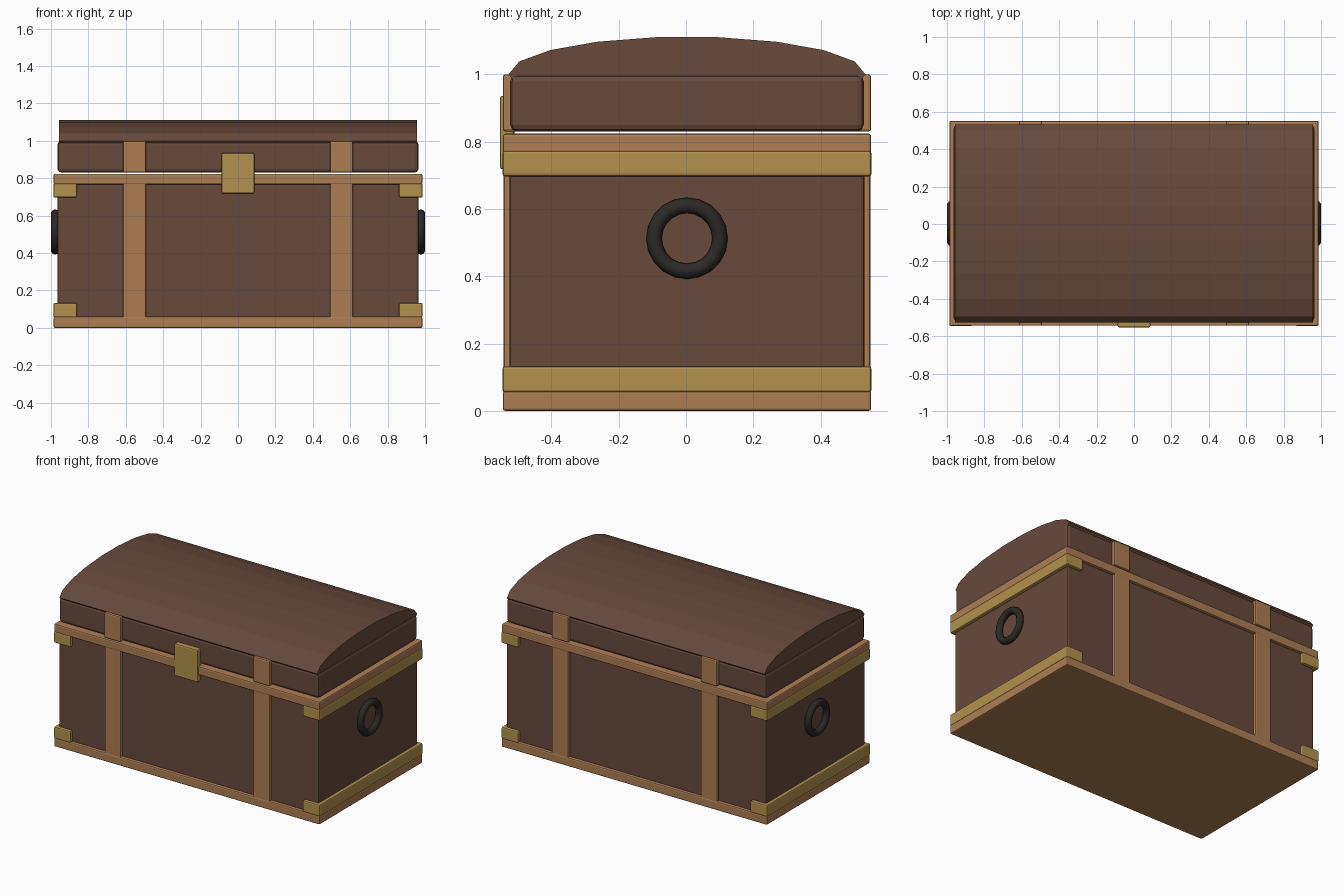
import bpy, bmesh, math

if "Cube" in bpy.data.objects:
    bpy.data.objects.remove(bpy.data.objects["Cube"])

CY = 0.003  # chest centre in y; the lock plate sticks out in front


def material(name, rgb):
    m = bpy.data.materials.new(name)
    m.diffuse_color = (*rgb, 1)
    m.use_nodes = True
    m.node_tree.nodes["Principled BSDF"].inputs["Base Color"].default_value = m.diffuse_color
    return m


LEATHER = material("brown_leather", (0.135, 0.068, 0.046))
WOOD = material("light_wood", (0.42, 0.21, 0.085))
BRASS = material("brass", (0.45, 0.29, 0.075))
IRON = material("dark_iron", (0.025, 0.022, 0.02))


def add_bevel(ob, width, segments=2):
    b = ob.modifiers.new("edge_round", 'BEVEL')
    b.width, b.segments = width, segments


def box(name, x, y, z, mat, bevel=0.008):
    """Box from (min, max) ranges, with rounded edges."""
    centre = [(r[0] + r[1]) / 2 for r in (x, y, z)]
    bpy.ops.mesh.primitive_cube_add(size=1, location=centre)
    ob = bpy.context.object
    ob.name = name
    ob.scale = [r[1] - r[0] for r in (x, y, z)]
    bpy.ops.object.transform_apply(location=False, rotation=False, scale=True)
    ob.data.materials.append(mat)
    add_bevel(ob, bevel)
    return ob


def depth(half):
    return (CY - half, CY + half)


# Body and lid base
box("body", (-0.965, 0.965), depth(0.527), (0.001, 0.80), LEATHER, 0.01)
box("lid_base", (-0.965, 0.965), depth(0.525), (0.83, 1.0), LEATHER, 0.02)

# Domed lid: flattened 18-sided cylinder
bpy.ops.mesh.primitive_cylinder_add(vertices=18, radius=1, depth=1.914,
                                    location=(0, CY, 1.0),
                                    rotation=(0, math.pi / 2, 0))
dome = bpy.context.object
dome.name = "lid_dome"
bpy.ops.object.transform_apply(location=False, rotation=True, scale=False)
# turn half a step so a flat face is on top, then flatten
bm = bmesh.new()
bm.from_mesh(dome.data)
if max(v.co.z for v in bm.verts) > 0.999:
    for v in bm.verts:
        a = math.atan2(v.co.z, v.co.y) + math.pi / 18
        v.co.y, v.co.z = math.cos(a), math.sin(a)
for v in bm.verts:
    v.co.y *= 0.53
    v.co.z *= 0.112
bm.to_mesh(dome.data)
bm.free()
dome.data.materials.append(LEATHER)

# Wooden rims around the bottom and top of the body
box("bottom_rim", (-0.986, 0.986), depth(0.547), (0, 0.06), WOOD)
box("top_rim", (-0.986, 0.986), depth(0.547), (0.766, 0.824), WOOD)

for s, side in ((-1, "left"), (1, "right")):
    # Upright straps on the body and lid
    xs = (s * 0.553 - 0.061, s * 0.553 + 0.061)
    box(f"{side}_body_strap", xs, depth(0.545), (0.002, 0.82), WOOD)
    box(f"{side}_lid_strap", xs, depth(0.547), (0.83, 1.0), WOOD)

    # Brass end bands wrapping onto the front and back
    xb = tuple(sorted((s * 0.862, s * 0.987)))
    box(f"{side}_lower_band", xb, depth(0.548), (0.055, 0.133), BRASS)
    box(f"{side}_upper_band", xb, depth(0.548), (0.697, 0.773), BRASS)

    # Iron ring handles
    bpy.ops.mesh.primitive_torus_add(major_segments=20, minor_segments=10,
                                     major_radius=0.098, minor_radius=0.023,
                                     location=(s * 0.977, CY, 0.513),
                                     rotation=(0, math.pi / 2, 0))
    ring = bpy.context.object
    ring.name = f"{side}_ring_handle"
    ring.data.materials.append(IRON)
    bpy.ops.object.shade_smooth_by_angle(angle=math.radians(40))

# Lock plate
box("lock_plate", (-0.087, 0.087), (-0.553, -0.51), (0.718, 0.936), BRASS)
